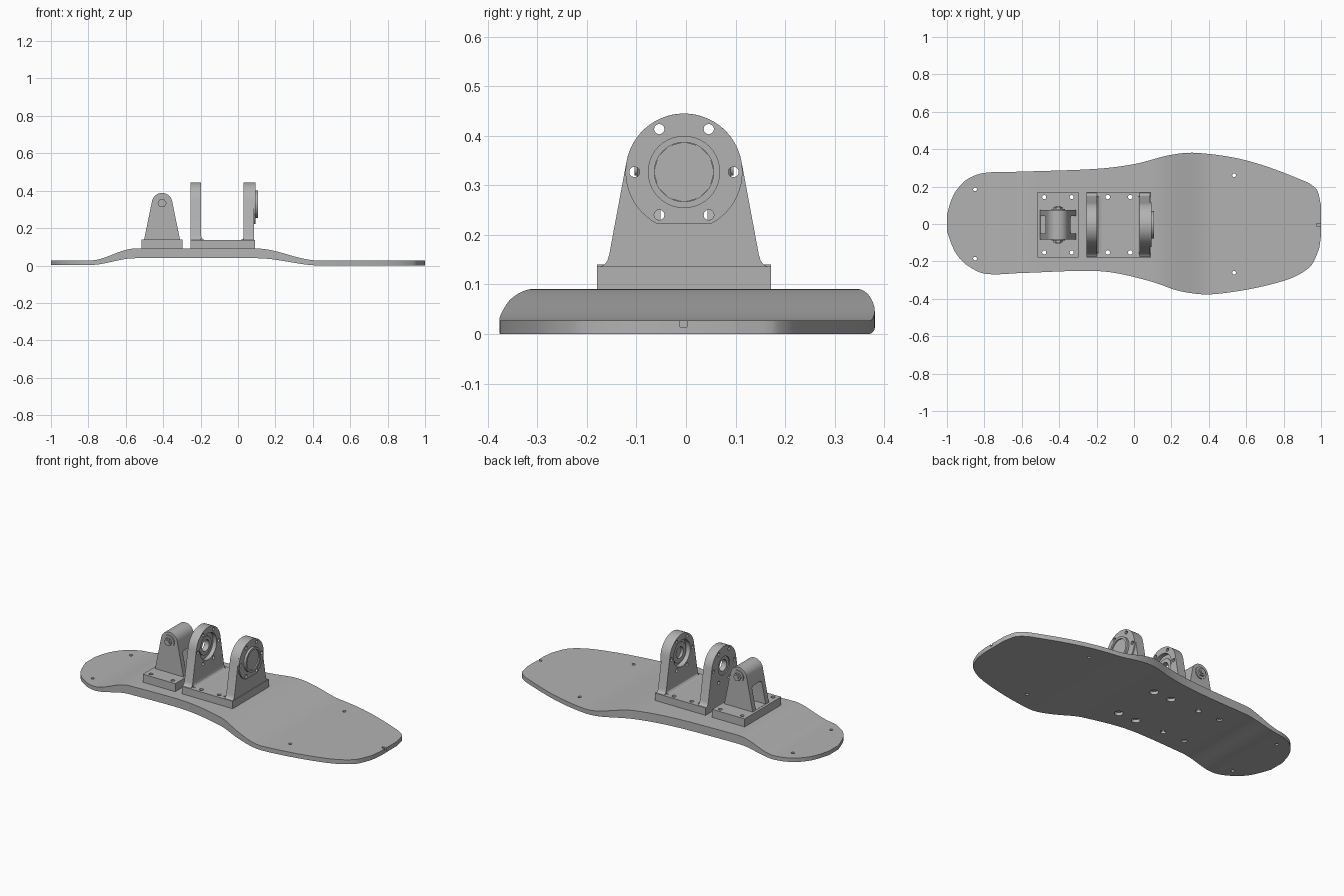
import bpy, bmesh, math
from mathutils import Vector

cube = bpy.data.objects.get("Cube")
if cube:
    bpy.data.objects.remove(cube, do_unlink=True)

grey = bpy.data.materials.new("satin grey")
grey.use_nodes = True
COLOUR = (0.45, 0.45, 0.45, 1)
grey.diffuse_color = COLOUR
grey.node_tree.nodes["Principled BSDF"].inputs["Base Color"].default_value = COLOUR
parts = []


def make(name, bm, keep=True):
    bmesh.ops.recalc_face_normals(bm, faces=bm.faces)
    mesh = bpy.data.meshes.new(name)
    bm.to_mesh(mesh)
    bm.free()
    mesh.materials.append(grey)
    ob = bpy.data.objects.new(name, mesh)
    bpy.context.collection.objects.link(ob)
    if keep:
        parts.append(ob)
    return ob


def prism(name, pts, axis, a, b, keep=True):
    """Extrude a 2D outline along x, y or z from a to b."""
    def place(p, t):
        return {"x": (t, p[0], p[1]), "y": (p[0], t, p[1]), "z": (p[0], p[1], t)}[axis]
    bm = bmesh.new()
    lo = [bm.verts.new(place(p, a)) for p in pts]
    hi = [bm.verts.new(place(p, b)) for p in pts]
    bm.faces.new(lo)
    bm.faces.new(hi)
    for i in range(len(pts)):
        j = (i + 1) % len(pts)
        bm.faces.new((lo[i], lo[j], hi[j], hi[i]))
    return make(name, bm, keep)


def arc(cx, cy, r, start, end, n):
    return [(cx + r * math.cos(math.radians(start + (end - start) * i / n)),
             cy + r * math.sin(math.radians(start + (end - start) * i / n)))
            for i in range(n + 1)]


def disc(name, c, r, axis, a, b, n=32, keep=True):
    return prism(name, arc(c[0], c[1], r, 0, 360, n)[:-1], axis, a, b, keep)


def box(name, x0, x1, y0, y1, z0, z1, keep=True):
    return prism(name, [(x0, y0), (x1, y0), (x1, y1), (x0, y1)], "z", z0, z1, keep)


def cut(ob, cutters):
    """Subtract each cutter, then bake the result and discard the cutters."""
    for c in cutters:
        c.hide_render = True
        m = ob.modifiers.new("cut", "BOOLEAN")
        m.operation, m.solver, m.object = "DIFFERENCE", "EXACT", c
    bpy.context.view_layer.update()
    baked = bpy.data.meshes.new_from_object(
        ob.evaluated_get(bpy.context.evaluated_depsgraph_get()))
    ob.modifiers.clear()
    ob.data = baked
    for c in cutters:
        bpy.data.objects.remove(c, do_unlink=True)


def curve(points, x):
    """Smooth cubic interpolation through sorted points."""
    i = 0
    while i < len(points) - 2 and x > points[i + 1][0]:
        i += 1

    def slope(k):
        a, b = points[max(k - 1, 0)], points[min(k + 1, len(points) - 1)]
        return (b[1] - a[1]) / (b[0] - a[0])
    (xa, ya), (xb, yb) = points[i], points[i + 1]
    w = xb - xa
    t = (x - xa) / w
    return (ya * (1 + 2 * t) * (1 - t) ** 2 + slope(i) * w * t * (1 - t) ** 2
            + yb * t * t * (3 - 2 * t) + slope(i + 1) * w * t * t * (t - 1))


def ease(x, a, b):
    t = min(max((x - a) / (b - a), 0), 1)
    return t * t * (3 - 2 * t)


# Foot plate: outline edges plus a raised, thicker middle
left_edge = [(-1, .05), (-.98, .12), (-.95, .18), (-.89, .24), (-.8, .273), (-.6, .28),
             (-.2, .295), (0, .32), (.2, .37), (.34, .38), (.6, .34), (.885, .24),
             (.98, .18), (1, .1)]
right_edge = [(-1, -.04), (-.975, -.11), (-.95, -.16), (-.9, -.215), (-.8, -.265),
              (-.6, -.262), (-.25, -.25), (-.1, -.262), (.1, -.31), (.25, -.36),
              (.43, -.375), (.78, -.31), (.94, -.23), (.99, -.13), (1, -.06)]
bm = bmesh.new()
N = 120
rows = []
for i in range(N + 1):
    x = -math.cos(math.pi * i / N)
    rise = ease(x, -.79, -.55) * (1 - ease(x, .1, .43))
    top, low = .027 + .064 * rise, .003 + .036 * rise
    if x > .2:
        low -= .003 * ease(x, .2, .5)
    yl, yr = curve(left_edge, x), curve(right_edge, x)
    rows.append([bm.verts.new(p) for p in
                 ((x, yr, low), (x, yl, low), (x, yl, top), (x, yr, top))])
for a, b in zip(rows, rows[1:]):
    for k in range(4):
        bm.faces.new((a[k], a[(k + 1) % 4], b[(k + 1) % 4], b[k]))
bm.faces.new(rows[0])
bm.faces.new(rows[-1])
plate = make("foot_plate", bm)

CY = -.004
wide_bolts = [(x, CY + s * .148) for x in (-.14, -.02) for s in (-1, 1)]
narrow_bolts = [(x, CY + s * .148) for x in (-.48, -.333) for s in (-1, 1)]
corner_holes = [(x, s * y) for x, y in ((-.85, .185), (.535, .26)) for s in (-1, 1)]


def drill(points, r):
    return [disc("drill", p, r, "z", -.1, .2, 16, False) for p in points]


cut(plate, drill(wide_bolts + narrow_bolts, .012) + drill(corner_holes, .01)
    + [disc("counterbore", p, .024, "z", -.1, .058, 24, False) for p in wide_bolts]
    + [disc("counterbore", p, .016, "z", -.1, .05, 24, False) for p in narrow_bolts]
    + [box("notch", .975, 1.1, -.012, .002, .014, .1, False)])

# Wide mount: base with floor fillets beside the uprights
base = box("wide_mount_base", -.253, .09, CY - .176, CY + .176, .09, .136)
cut(base, drill(wide_bolts, .012))
for x, s in ((-.197, 1), (.032, -1)):
    pts = [(x - s * .01, .13), (x + s * .022, .13)]
    pts += [(x + s * u, z) for u, z in ((.022, .136), (.01, .139), (.003, .146), (0, .158))]
    prism("floor_fillet", pts + [(x - s * .01, .158)], "y", CY - .15, CY + .15)

# Bearing uprights
CZ, R = .327, .118
foot = [(.176, .11), (.176, .13), (.172, .135), (.162, .139), (.155, .147), (.151, .16)]
outline = [(CY + y, z) for y, z in foot] + arc(CY, CZ, R, 9, 171, 28)
outline += [(CY - y, z) for y, z in reversed(foot)]


def bolt_circle():
    return [disc("drill", (CY + .1 * math.cos(k * math.pi / 3), CZ + .1 * math.sin(k * math.pi / 3)),
                 .0105, "x", -.4, .2, 12, False) for k in range(6)]


rear = prism("rear_upright", outline, "x", -.253, -.197)
cut(rear, bolt_circle() + [disc("recess", (CY, CZ), .08, "x", -.222, -.1, 40, False),
                           disc("bore", (CY, CZ), .055, "x", -.4, -.1, 40, False)])
front = prism("front_upright", outline, "x", .03, .085)
cut(front, bolt_circle() + [disc("recess", (CY, CZ), .08, "x", -.1, .06, 40, False)])
flange = prism("front_flange", arc(CY, CZ, R, -62.8, 242.8, 48), "x", .084, .093)
cut(flange, bolt_circle())


# Bearing rings and cap
def ring(name, r_out, r_in, a, b):
    ob = disc(name, (CY, CZ), r_out, "x", a, b, 40)
    cut(ob, [disc("bore", (CY, CZ), r_in, "x", a - .1, b + .1, 32, False)])


ring("rear_bearing_ring", .056, .034, -.247, -.215)
ring("front_bearing_ring", .062, .034, .045, .062)
ring("cap_rim", .073, .06, .09, .107)
disc("cap_face", (CY, CZ), .061, "x", .09, .1, 12)

# Narrow mount: base and tapered pivot bracket with an open middle
PX, PZ = -.406, .333
base = box("narrow_mount_base", -.516, -.297, CY - .176, CY + .176, .09, .14)
cut(base, drill(narrow_bolts, .011))
half = [(.097, .13), (.094, .148)]
shape = [(PX + x, z) for x, z in half] + arc(PX, PZ, .055, 12, 168, 24)
shape += [(PX - x, z) for x, z in reversed(half)]
bracket = prism("pivot_bracket", shape, "y", CY - .078, CY + .078)
window = [(CY - .047, .141), (CY + .047, .141)] + arc(CY + .032, .262, .015, 0, 90, 5)
window += arc(CY - .032, .262, .015, 90, 180, 5)
cut(bracket, [prism("window", window, "x", -.6, -.2, False)])

# Pivot pin with a collar and hex nut at each end
disc("pivot_pin", (PX, PZ), .013, "y", CY - .1, CY + .1, 20)
for s in (-1, 1):
    a, b = sorted((CY + s * .07, CY + s * .084))
    disc("pin_collar", (PX, PZ), .036, "y", a, b, 28)
    a, b = sorted((CY + s * .08, CY + s * .095))
    disc("pin_nut", (PX, PZ), .024, "y", a, b, 6)

# Shading
bpy.ops.object.select_all(action="DESELECT")
for ob in parts:
    ob.select_set(True)
bpy.context.view_layer.objects.active = plate
bpy.ops.object.shade_smooth_by_angle(angle=math.radians(30))
